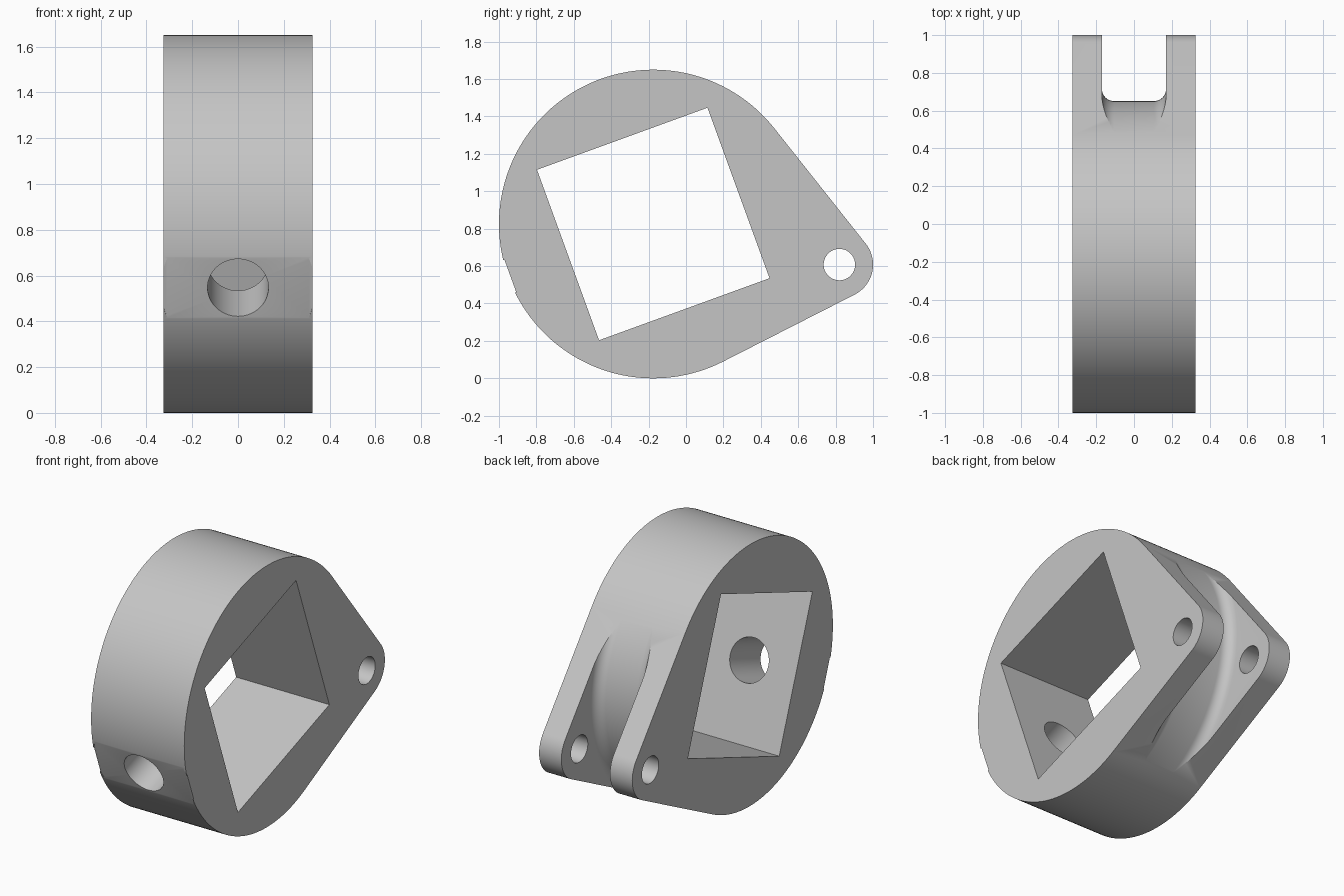
import bpy
import bmesh
from math import acos, atan2, cos, hypot, pi, radians, sin
from mathutils import Matrix, Vector

old = bpy.data.objects.get("Cube")
if old:
    bpy.data.objects.remove(old, do_unlink=True)

# Main dimensions; the ring and lug circles lie in the y-z plane
HALF_WIDTH = 0.325
RING_Y, RING_Z, RING_R = -0.175, 0.825, 0.825
LUG_Y, LUG_Z, LUG_R = 0.82, 0.608, 0.18
TILT = radians(20)
CENTRE = Vector((0, RING_Y, RING_Z))
AXIS = Vector((0, -cos(TILT), -sin(TILT)))  # direction of the radial hole

grey = bpy.data.materials.new("grey metal")
grey.use_nodes = True
colour = (0.56, 0.56, 0.56, 1)
grey.diffuse_color = colour
grey.node_tree.nodes["Principled BSDF"].inputs["Base Color"].default_value = colour


def make_object(name, bm):
    bmesh.ops.recalc_face_normals(bm, faces=bm.faces)
    mesh = bpy.data.meshes.new(name)
    bm.to_mesh(mesh)
    bm.free()
    mesh.materials.append(grey)
    obj = bpy.data.objects.new(name, mesh)
    bpy.context.collection.objects.link(obj)
    return obj


def arc(cy, cz, r, start, end, steps):
    angles = [start + (end - start) * i / steps for i in range(steps + 1)]
    return [(cy + r * cos(a), cz + r * sin(a)) for a in angles]


def prism(name, outline, half):
    """Extrude a y-z outline along x."""
    bm = bmesh.new()
    face = bm.faces.new([bm.verts.new((-half, y, z)) for y, z in outline])
    extruded = bmesh.ops.extrude_face_region(bm, geom=[face])["geom"]
    verts = [v for v in extruded if isinstance(v, bmesh.types.BMVert)]
    bmesh.ops.translate(bm, verts=verts, vec=(2 * half, 0, 0))
    return make_object(name, bm)


def rod(name, radius, near, far):
    """Cylinder along the radial hole, between two distances from the centre."""
    bm = bmesh.new()
    turn = AXIS.to_track_quat("Z", "Y").to_matrix().to_4x4()
    place = Matrix.Translation(CENTRE + AXIS * (near + far) / 2) @ turn
    bmesh.ops.create_cone(bm, cap_ends=True, segments=96, radius1=radius,
                          radius2=radius, depth=far - near, matrix=place)
    return make_object(name, bm)


def slot_ring():
    """Ring with rounded inner corners that parts the two lugs."""
    half, fillet, inner, outer, steps = 0.17, 0.065, RING_R + 0.0005, 1.4, 160
    profile = [(half, outer), (-half, outer)]
    profile += arc(fillet - half, inner + fillet, fillet, pi, 1.5 * pi, 10)
    profile += arc(half - fillet, inner + fillet, fillet, 1.5 * pi, 2 * pi, 10)
    bm = bmesh.new()
    loops = []
    for i in range(steps):
        a = 2 * pi * i / steps
        loops.append([bm.verts.new((x, RING_Y + r * cos(a), RING_Z + r * sin(a)))
                      for x, r in profile])
    n = len(profile)
    for i in range(steps):
        p, q = loops[i], loops[(i + 1) % steps]
        for j in range(n):
            k = (j + 1) % n
            bm.faces.new((p[j], p[k], q[k], q[j]))
    return make_object("slot_cutter", bm)


# Ring body joined to the lug by tangent lines
dy, dz = LUG_Y - RING_Y, LUG_Z - RING_Z
aim = atan2(dz, dy)
spread = acos((RING_R - LUG_R) / hypot(dy, dz))
outline = arc(RING_Y, RING_Z, RING_R, aim + spread, aim - spread + 2 * pi, 128)
outline += arc(LUG_Y, LUG_Z, LUG_R, aim - spread, aim + spread, 40)
body = prism("clamp_body", outline, HALF_WIDTH)

# Cutters: tilted square opening, pin hole, lug slot, spot face, radial hole
square = [(RING_Y + 0.485 * (u * cos(TILT) - v * sin(TILT)),
           RING_Z + 0.485 * (u * sin(TILT) + v * cos(TILT)))
          for u, v in ((-1, -1), (1, -1), (1, 1), (-1, 1))]
pin = arc(LUG_Y, LUG_Z, 0.084, 0, 2 * pi, 64)[:-1]
cutters = [
    slot_ring(),
    prism("square_cutter", square, 0.5),
    prism("pin_hole_cutter", pin, 0.5),
    rod("spot_face_cutter", 0.338, 0.813, 1.1),
    rod("radial_hole_cutter", 0.133, 0.3, 1.2),
]

bpy.ops.object.select_all(action="DESELECT")
bpy.context.view_layer.objects.active = body
body.select_set(True)
for cutter in cutters:
    cutter.hide_render = True
    cut = body.modifiers.new(cutter.name, "BOOLEAN")
    cut.operation = "DIFFERENCE"
    cut.solver = "EXACT"
    cut.object = cutter
    bpy.ops.object.modifier_apply(modifier=cut.name)
for cutter in cutters:
    bpy.data.objects.remove(cutter, do_unlink=True)

bpy.ops.object.shade_smooth_by_angle(angle=radians(30))
